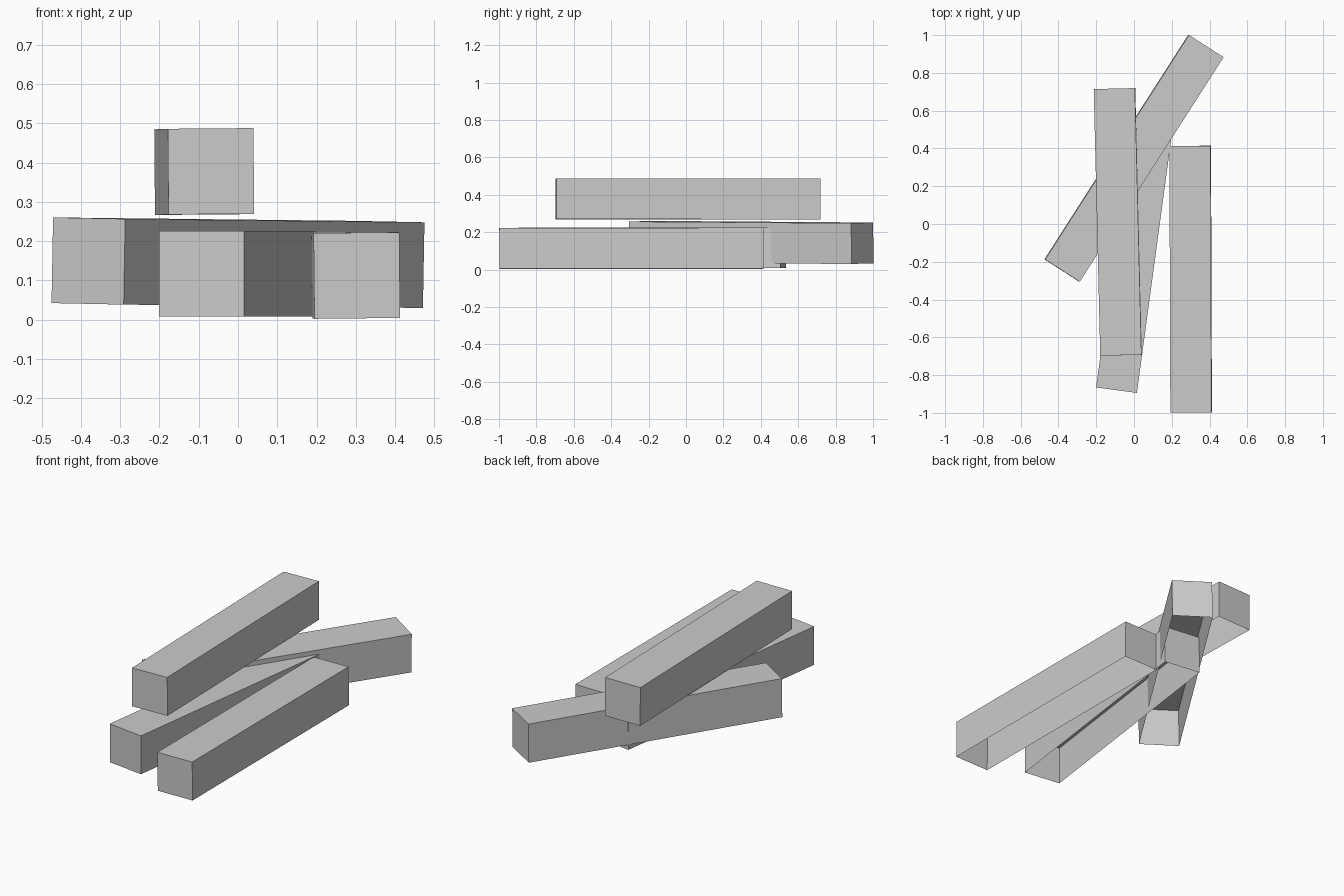
import bpy
import bmesh
from math import radians
from mathutils import Euler

cube = bpy.data.objects.get("Cube")
if cube:
    bpy.data.objects.remove(cube, do_unlink=True)

# One plain grey for every beam
grey = bpy.data.materials.new("light_grey")
grey.use_nodes = True
colour = (0.6, 0.6, 0.6, 1.0)
grey.diffuse_color = colour
grey.node_tree.nodes["Principled BSDF"].inputs["Base Color"].default_value = colour

WIDTH, LENGTH, HEIGHT = 0.218, 1.412, 0.218


def beam(name, centre, yaw, pitch=0.0, roll=0.0):
    """Square beam lying along y, open underneath; angles in degrees."""
    bm = bmesh.new()
    bmesh.ops.create_cube(bm, size=1)
    bmesh.ops.scale(bm, vec=(WIDTH, LENGTH, HEIGHT), verts=bm.verts)
    underside = [f for f in bm.faces if f.normal.z < -0.5]
    bmesh.ops.delete(bm, geom=underside, context='FACES_ONLY')
    mesh = bpy.data.meshes.new(name)
    bm.to_mesh(mesh)
    bm.free()
    mesh.materials.append(grey)
    obj = bpy.data.objects.new(name, mesh)
    obj.location = centre
    obj.rotation_euler = Euler((radians(pitch), radians(roll), radians(yaw)))
    bpy.context.collection.objects.link(obj)
    return obj


# Three beams on the ground and one laid across the top
beam("side_beam", (0.30, -0.292, 0.113), 0.2, 0.05, -0.6)
beam("middle_beam", (0.002, -0.18, 0.117), -7.7)
beam("crossing_beam", (0.0, 0.348, 0.145), -32.65, -0.35, 1.0)
beam("top_beam", (-0.086, 0.011, 0.377), 1.4, -0.05, -0.5)
